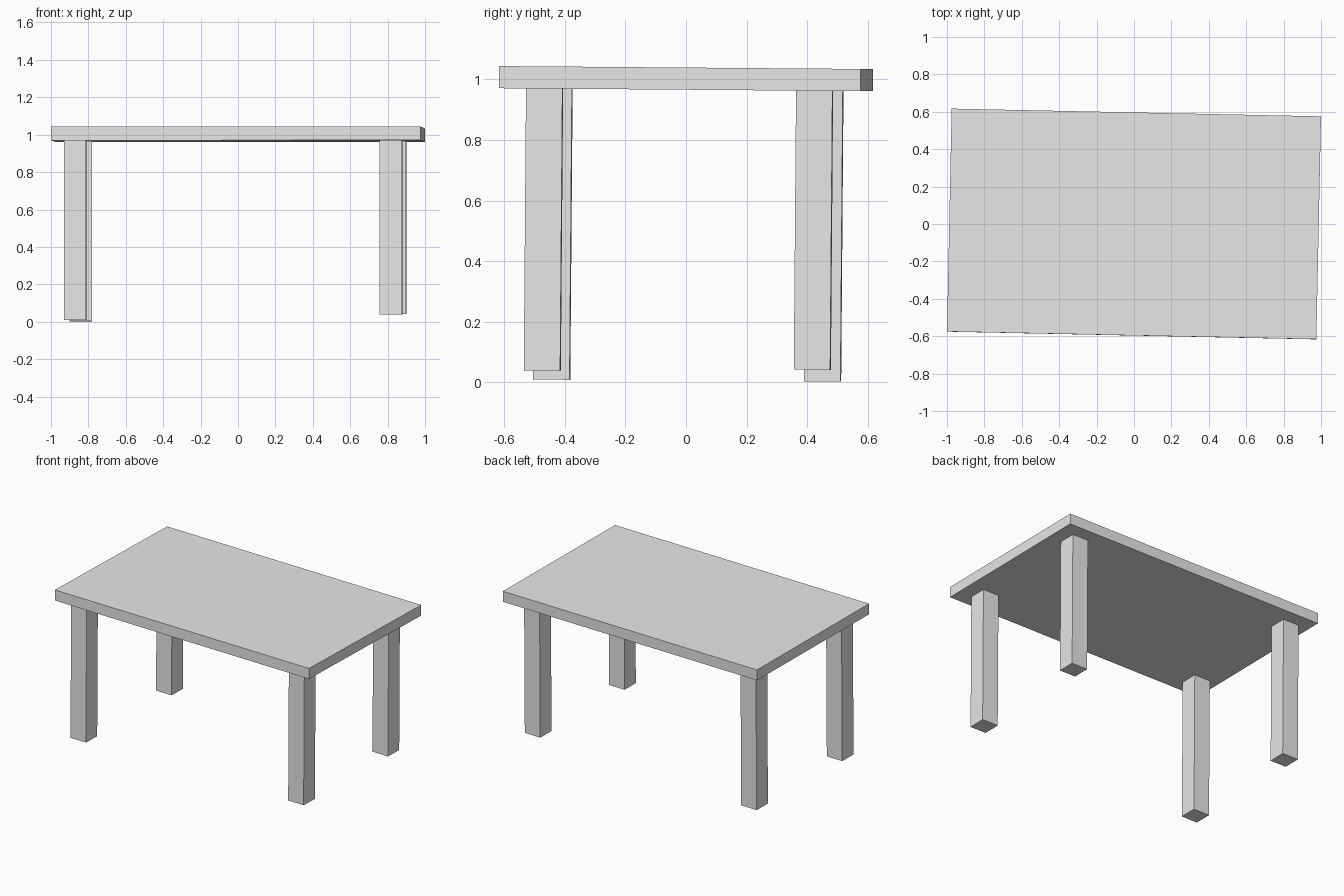
import bpy
import bmesh
from math import radians
from mathutils import Matrix, Vector

cube = bpy.data.objects.get("Cube")
if cube:
    bpy.data.objects.remove(cube, do_unlink=True)

# Plain grey finish
grey = bpy.data.materials.new("light_grey")
grey.use_nodes = True
colour = (0.8, 0.8, 0.8, 1)
grey.diffuse_color = colour
grey.node_tree.nodes["Principled BSDF"].inputs["Base Color"].default_value = colour

# The whole table stands slightly turned and tilted; origin at the slab centre
POSE = (Matrix.Translation((0, 0, 1.002))
        @ Matrix.Rotation(radians(-0.46), 4, 'X')
        @ Matrix.Rotation(radians(-1.2), 4, 'Z'))
THICKNESS = 0.073
LEG_WIDTH = 0.12


def box(name, size, centre):
    bm = bmesh.new()
    bmesh.ops.create_cube(bm, size=1)
    bmesh.ops.scale(bm, vec=size, verts=bm.verts)
    bmesh.ops.translate(bm, vec=Vector(centre), verts=bm.verts)
    mesh = bpy.data.meshes.new(name)
    bm.to_mesh(mesh)
    bm.free()
    mesh.materials.append(grey)
    obj = bpy.data.objects.new(name, mesh)
    obj.matrix_world = POSE
    bpy.context.scene.collection.objects.link(obj)


# Table top
box("table_top", (1.975, 1.192, THICKNESS), (0, 0, 0))

# Legs of uneven length: name, x, y, length below the top
for name, x, y, length in (
    ("front_right_leg", -0.861, -0.453, 0.96),
    ("back_right_leg", -0.85, 0.441, 0.959),
    ("front_left_leg", 0.828, -0.449, 0.93),
    ("back_left_leg", 0.831, 0.442, 0.92),
):
    box(name, (LEG_WIDTH, LEG_WIDTH, length),
        (x, y, -THICKNESS / 2 - length / 2))
